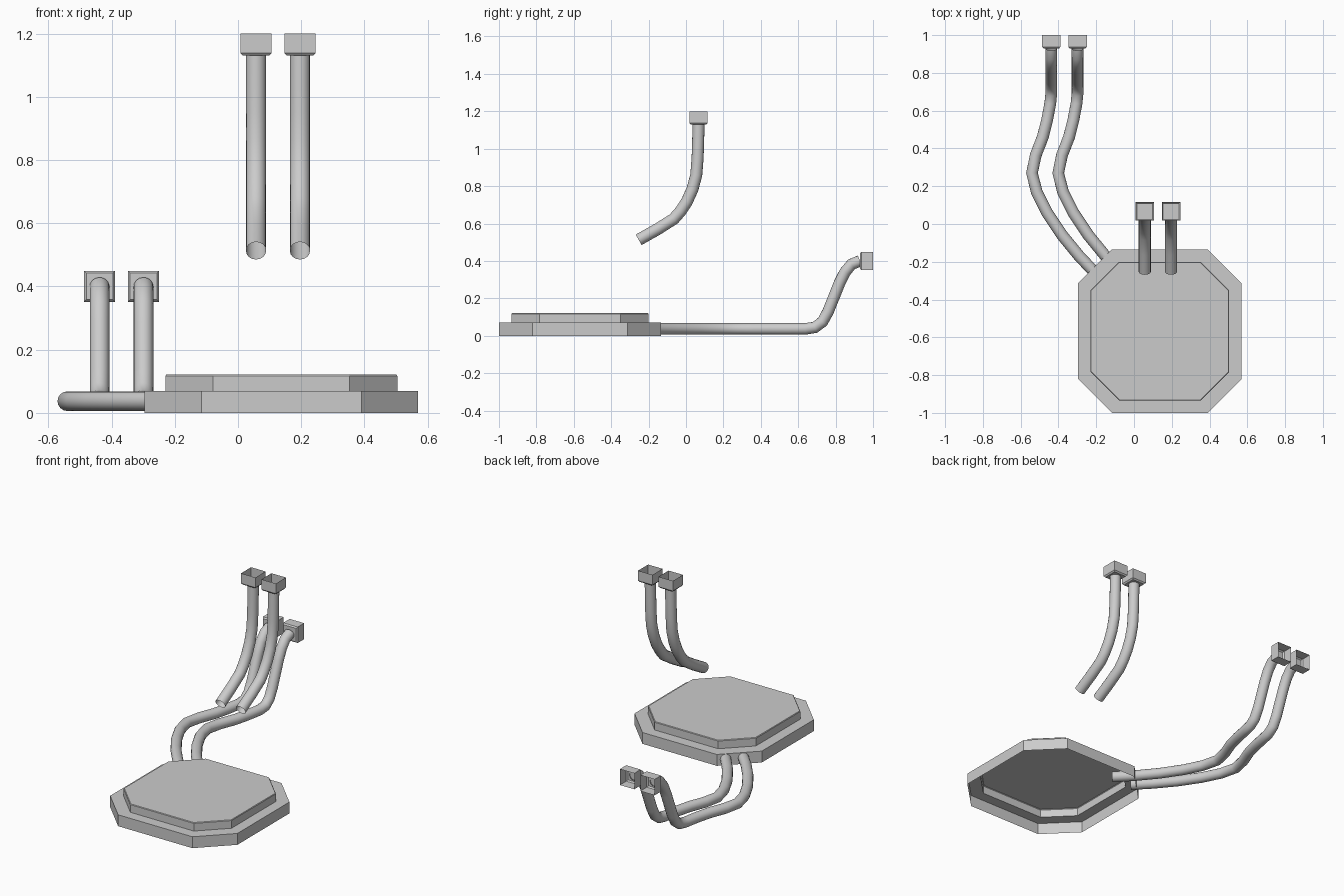
import bpy, bmesh
from mathutils import Matrix, Vector

if "Cube" in bpy.data.objects:
    bpy.data.objects.remove(bpy.data.objects["Cube"])


def loft(name, rings, matrix):
    """Open-bottomed shell through stacked rings, with the last ring capped."""
    bm = bmesh.new()
    loops = [[bm.verts.new(p) for p in ring] for ring in rings]
    for a, b in zip(loops, loops[1:]):
        n = len(a)
        for i in range(n):
            bm.faces.new((a[i], a[(i + 1) % n], b[(i + 1) % n], b[i]))
    bm.faces.new(loops[-1])
    bm.transform(matrix)
    bm.normal_update()
    mesh = bpy.data.meshes.new(name)
    bm.to_mesh(mesh)
    bm.free()
    obj = bpy.data.objects.new(name, mesh)
    bpy.context.collection.objects.link(obj)
    return obj


def octagon(h, f, z):
    return [(h, -f, z), (h, f, z), (f, h, z), (-f, h, z),
            (-h, f, z), (-h, -f, z), (-f, -h, z), (f, -h, z)]


def square(h, z):
    return [(h, -h, z), (h, h, z), (-h, h, z), (-h, -h, z)]


def pipe(name, points, radius):
    """Open round tube along a smooth path."""
    curve = bpy.data.curves.new(name, 'CURVE')
    curve.dimensions = '3D'
    curve.bevel_depth = radius
    curve.bevel_resolution = 6
    curve.fill_mode = 'FULL'
    spline = curve.splines.new('POLY')
    spline.points.add(len(points) - 1)
    for p, co in zip(spline.points, points):
        p.co = (*co, 1)
    obj = bpy.data.objects.new(name, curve)
    bpy.context.collection.objects.link(obj)
    bpy.ops.object.select_all(action='DESELECT')
    obj.select_set(True)
    bpy.context.view_layer.objects.active = obj
    bpy.ops.object.convert(target='MESH')
    bpy.ops.object.shade_smooth_by_angle(angle=0.9)


# Stepped octagonal base, open underneath
loft("base", [octagon(0.433, 0.253, 0), octagon(0.433, 0.253, 0.07),
              octagon(0.367, 0.216, 0.07), octagon(0.367, 0.216, 0.117),
              octagon(0.364, 0.214, 0.121)],
     Matrix.Translation((0.137, -0.567, 0)))

# Open square socket: mouth at z = 0, floor at z = 0.07
socket = [square(0.049, 0), square(0.049, 0.062), square(0.042, 0.07), square(0.034, 0.07)]

floor_path = [(-0.2, -0.265, 0.037), (-0.29, -0.17, 0.037), (-0.38, -0.06, 0.037),
              (-0.46, 0.06, 0.037), (-0.515, 0.17, 0.037), (-0.54, 0.27, 0.037),
              (-0.52, 0.365, 0.037), (-0.483, 0.46, 0.037), (-0.46, 0.55, 0.037),
              (-0.443, 0.64, 0.037), (-0.438, 0.69, 0.045), (-0.438, 0.73, 0.075),
              (-0.438, 0.76, 0.13), (-0.438, 0.82, 0.28), (-0.438, 0.85, 0.34),
              (-0.438, 0.885, 0.382), (-0.438, 0.93, 0.4)]
upper_path = [(-0.253, 0.513), (-0.15, 0.571), (-0.065, 0.625), (-0.03, 0.665),
              (0.005, 0.718), (0.035, 0.785), (0.055, 0.86), (0.062, 0.95),
              (0.065, 1.04), (0.067, 1.13)]

for i in range(2):
    dx = 0.139 * i
    # Pipe lying along the floor, rising to a rear-facing socket
    pipe(f"floor_pipe_{i}", [(x + dx, y, z) for x, y, z in floor_path], 0.031)
    loft(f"floor_pipe_socket_{i}", socket,
         Matrix.Translation((-0.438 + dx, 1.0, 0.4)) @ Matrix.Rotation(1.570796, 4, 'X'))
    # Hanging pipe with an upward-facing socket
    pipe(f"upper_pipe_{i}", [(0.057 + dx, y, z) for y, z in upper_path], 0.032)
    loft(f"upper_pipe_socket_{i}", socket,
         Matrix.Translation((0.057 + dx, 0.067, 1.2)) @ Matrix.Rotation(3.141593, 4, 'X'))
